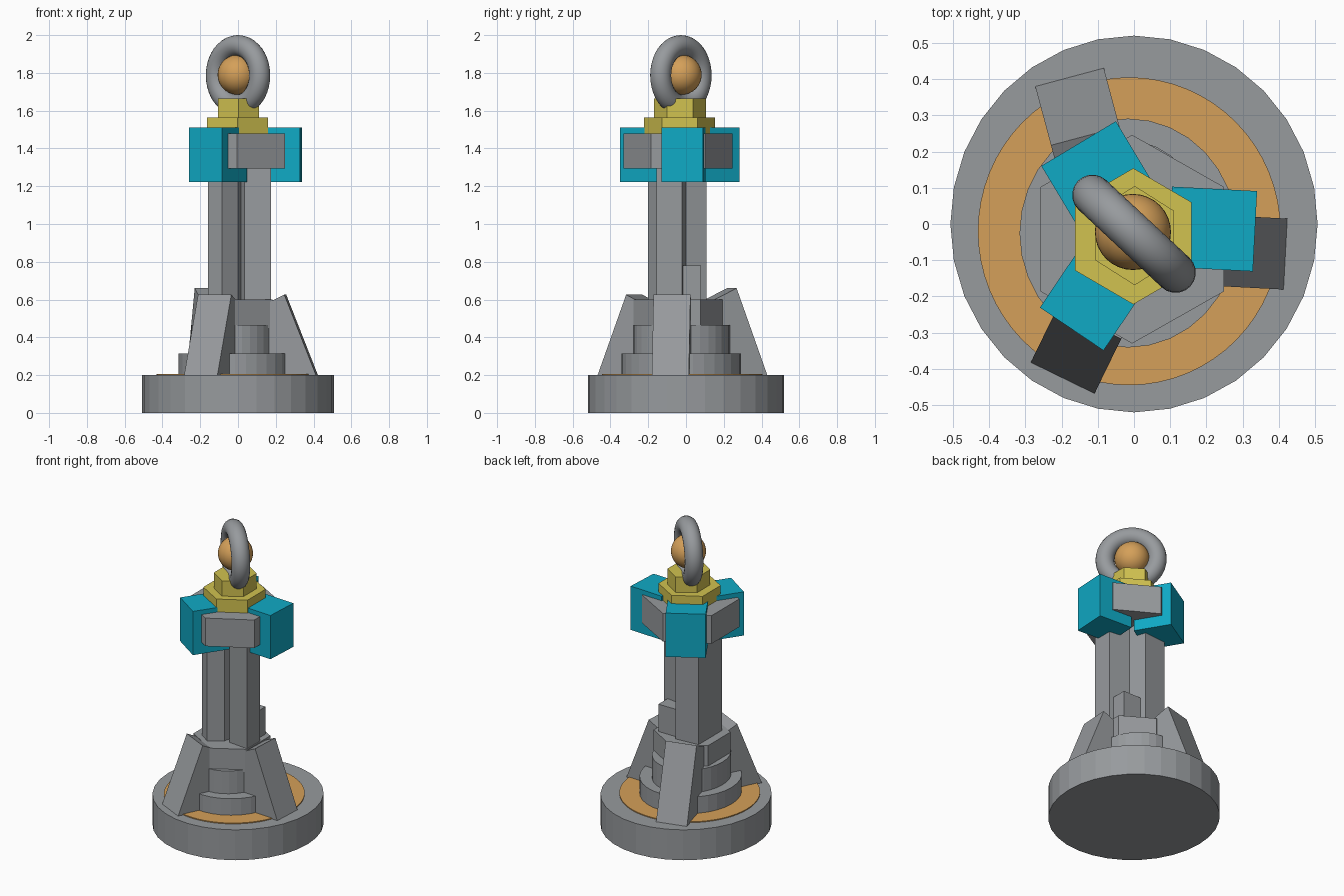
import bpy, bmesh, math
from mathutils import Matrix, Vector

cube = bpy.data.objects.get("Cube")
if cube:
    bpy.data.objects.remove(cube, do_unlink=True)


def material(name, rgb):
    m = bpy.data.materials.new(name)
    m.use_nodes = True
    m.diffuse_color = (*rgb, 1)
    m.node_tree.nodes["Principled BSDF"].inputs["Base Color"].default_value = (*rgb, 1)
    return m


grey = material("steel grey", (0.31, 0.325, 0.34))
orange = material("warm orange", (0.66, 0.35, 0.10))
teal = material("teal", (0.005, 0.40, 0.56))
yellow = material("brass yellow", (0.64, 0.54, 0.08))


def add_object(name, bm, mat):
    bmesh.ops.recalc_face_normals(bm, faces=bm.faces)
    mesh = bpy.data.meshes.new(name)
    bm.to_mesh(mesh)
    bm.free()
    mesh.materials.append(mat)
    ob = bpy.data.objects.new(name, mesh)
    bpy.context.collection.objects.link(ob)
    return ob


def extrude(name, points, offset, mat, matrix=Matrix()):
    """Close a flat outline and extrude it by the offset."""
    bm = bmesh.new()
    face = bm.faces.new([bm.verts.new(p) for p in points])
    top = bmesh.ops.extrude_face_region(bm, geom=[face])["geom"]
    bmesh.ops.translate(bm, vec=offset, verts=[v for v in top if isinstance(v, bmesh.types.BMVert)])
    bm.transform(matrix)
    return add_object(name, bm, mat)


def prism(name, sides, center, rx, ry, z0, z1, mat):
    """Upright prism with a corner pointing along +y."""
    ring = [math.pi / 2 + math.tau * i / sides for i in range(sides)]
    pts = [(center[0] + rx * math.cos(a), center[1] + ry * math.sin(a), z0) for a in ring]
    return extrude(name, pts, (0, 0, z1 - z0), mat)


def box(name, x, y, z, mat, matrix=Matrix()):
    pts = [(x[0], y[0], z[0]), (x[1], y[0], z[0]), (x[1], y[1], z[0]), (x[0], y[1], z[0])]
    return extrude(name, pts, (0, 0, z[1] - z[0]), mat, matrix)


def facing(x, y, degrees):
    return Matrix.Translation((x, y, 0)) @ Matrix.Rotation(math.radians(degrees), 4, "Z")


# Stepped round base
prism("base", 32, (0, 0), 0.507, 0.52, 0, 0.2, grey)
prism("base_inlay", 64, (-0.013, -0.02), 0.418, 0.425, 0.198, 0.206, orange)
prism("lower_step", 32, (-0.016, -0.025), 0.30, 0.316, 0.2, 0.315, grey)
prism("middle_step", 32, (-0.024, -0.024), 0.226, 0.256, 0.3, 0.465, grey)
prism("upper_step", 6, (-0.015, -0.042), 0.228, 0.235, 0.45, 0.6, grey)

# Sloping buttresses, each placed by the middle of its outer foot
for name, x, y, angle, height in (("left", 0.418, -0.083, -3, 0.626),
                                  ("back", -0.178, 0.405, 105, 0.66),
                                  ("front", -0.197, -0.425, 244, 0.626)):
    half = 0.098
    side = [(0, -half, 0.2), (-0.168, -half, height), (-0.30, -half, height - 0.065), (-0.30, -half, 0.2)]
    extrude(name + "_buttress", side, (0, 2 * half, 0), grey, facing(x, y, angle))

# Grooved column with a small block beside its foot
outline = [(-0.158, 0.095), (0.0, 0.108), (0.035, 0.0), (0.175, -0.02), (0.175, -0.155),
           (0.035, -0.14), (0.015, -0.085), (0.0, -0.14), (-0.085, -0.2), (-0.158, -0.15)]
extrude("column", [(x, y, 0.5) for x, y in outline], (0, 0, 0.9), grey)
box("column_block", (0.016, 0.145), (-0.03, 0.08), (0.55, 0.78), grey)

# Hexagonal head with three clamps
prism("head", 6, (-0.005, -0.042), 0.293, 0.288, 1.295, 1.48, grey)
for name, x, y, angle, width in (("left", 0.334, -0.02, -3, 0.222),
                                 ("back", -0.153, 0.222, 121, 0.24),
                                 ("front", -0.172, -0.29, 236, 0.212)):
    box(name + "_clamp", (-0.235, 0), (-width / 2, width / 2), (1.222, 1.51), teal, facing(x, y, angle))

# Stacked nuts
prism("lower_nut", 6, (-0.002, -0.034), 0.186, 0.188, 1.47, 1.565, yellow)
prism("upper_nut", 6, (0.002, -0.032), 0.125, 0.137, 1.55, 1.665, yellow)

# Ball inside the ring
bm = bmesh.new()
bmesh.ops.create_uvsphere(bm, u_segments=32, v_segments=20, radius=0.105)
bm.transform(Matrix.Translation((-0.003, -0.022, 1.79)))
ball = add_object("ball", bm, orange)

# Upright lifting ring, spun from a circle
bm = bmesh.new()
bmesh.ops.create_circle(bm, segments=20, radius=0.056)
bm.transform(Matrix.Translation((0.157, 0, 0)) @ Matrix.Rotation(math.pi / 2, 4, "X"))
bmesh.ops.spin(bm, geom=bm.verts[:] + bm.edges[:], axis=(0, 0, 1), cent=(0, 0, 0),
               angle=math.tau, steps=40, use_merge=True)
bmesh.ops.remove_doubles(bm, verts=bm.verts, dist=0.0005)
bm.transform(facing(0.0, -0.027, -43) @ Matrix.Translation((0, 0, 1.787)) @ Matrix.Rotation(math.pi / 2, 4, "X"))
ring = add_object("lifting_ring", bm, grey)

for ob in (ball, ring):
    for poly in ob.data.polygons:
        poly.use_smooth = True
